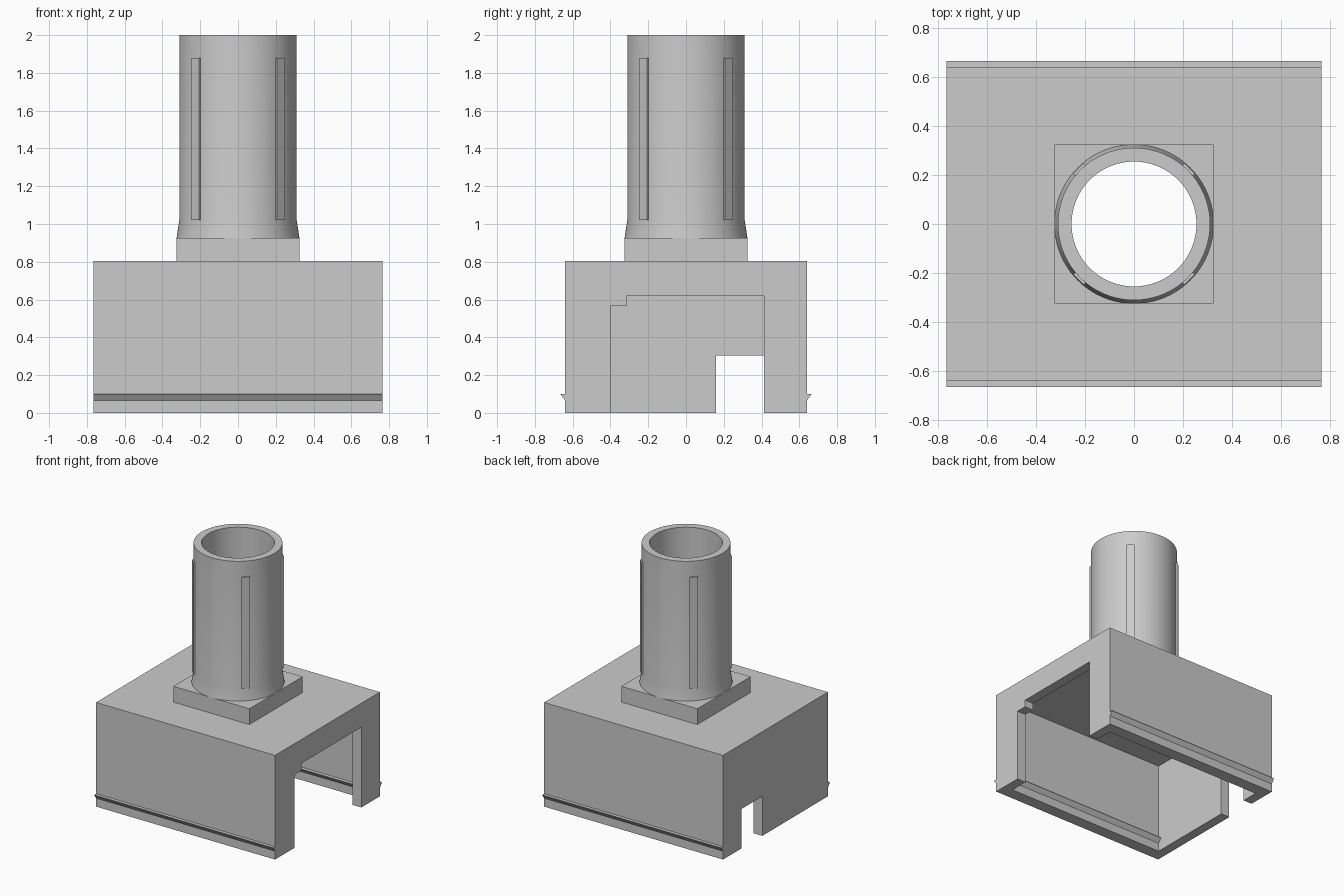
import bpy, bmesh, math
from mathutils import Matrix

if "Cube" in bpy.data.objects:
    bpy.data.objects.remove(bpy.data.objects["Cube"])

grey = bpy.data.materials.new("plain grey")
grey.use_nodes = True
grey.diffuse_color = (0.6, 0.6, 0.6, 1)
grey.node_tree.nodes["Principled BSDF"].inputs["Base Color"].default_value = (0.6, 0.6, 0.6, 1)


def finish(name, bm):
    bmesh.ops.recalc_face_normals(bm, faces=bm.faces[:])
    mesh = bpy.data.meshes.new(name)
    bm.to_mesh(mesh)
    bm.free()
    mesh.materials.append(grey)
    obj = bpy.data.objects.new(name, mesh)
    bpy.context.collection.objects.link(obj)
    return obj


def prism(name, profile, x0, x1):
    """Extrude a (y, z) profile along x."""
    bm = bmesh.new()
    face = bm.faces.new([bm.verts.new((x0, y, z)) for y, z in profile])
    ext = bmesh.ops.extrude_face_region(bm, geom=[face])["geom"]
    moved = [g for g in ext if isinstance(g, bmesh.types.BMVert)]
    bmesh.ops.translate(bm, verts=moved, vec=(x1 - x0, 0, 0))
    return finish(name, bm)


def box(name, x0, x1, y0, y1, z0, z1):
    return prism(name, [(y0, z0), (y1, z0), (y1, z1), (y0, z1)], x0, x1)


def lathe(name, profile, steps=96):
    """Spin a closed (radius, z) profile around z."""
    bm = bmesh.new()
    rings = []
    for i in range(steps):
        a = 2 * math.pi * i / steps
        rings.append([bm.verts.new((r * math.cos(a), r * math.sin(a), z)) for r, z in profile])
    n = len(profile)
    for i in range(steps):
        a, b = rings[i], rings[(i + 1) % steps]
        for j in range(n):
            k = (j + 1) % n
            bm.faces.new((a[j], b[j], b[k], a[k]))
    return finish(name, bm)


def bore_cutter():
    bm = bmesh.new()
    bmesh.ops.create_cone(bm, cap_ends=True, segments=96, radius1=BORE, radius2=BORE,
                          depth=1, matrix=Matrix.Translation((0, 0, 0.9)))
    return finish("bore_cutter", bm)


def select(obj):
    bpy.ops.object.select_all(action="DESELECT")
    obj.select_set(True)
    bpy.context.view_layer.objects.active = obj


def cut(obj, cutter):
    mod = obj.modifiers.new("cut", "BOOLEAN")
    mod.operation = "DIFFERENCE"
    mod.solver = "EXACT"
    mod.object = cutter
    select(obj)
    bpy.ops.object.modifier_apply(modifier=mod.name)
    bpy.data.objects.remove(cutter)


def smooth(obj):
    select(obj)
    bpy.ops.object.shade_smooth_by_angle(angle=math.radians(25))


W, D, H = 0.765, 0.64, 0.805      # housing half width, half depth, height
IW, ID, IH = 0.69, 0.545, 0.71    # cavity
BORE = 0.255
PLINTH, PLINTH_TOP = 0.325, 0.927

# Hollow housing, open below
housing = box("housing", -W, W, -D, D, 0, H)
cut(housing, box("cavity", -IW, IW, -ID, ID, -0.1, IH))
# Stepped opening in one end, small notch in the other
opening = [(-0.4, -0.1), (0.413, -0.1), (0.413, 0.62), (-0.315, 0.62), (-0.315, 0.565), (-0.4, 0.565)]
cut(housing, prism("opening", opening, 0.5, 1))
cut(housing, box("notch", -1, -0.5, 0.16, 0.413, -0.1, 0.305))
cut(housing, bore_cutter())
smooth(housing)

# Square plinth
plinth = box("plinth", -PLINTH, PLINTH, -PLINTH, PLINTH, H, PLINTH_TOP)
cut(plinth, bore_cutter())
smooth(plinth)

# Tube with flared foot
tube = lathe("tube", [(BORE, PLINTH_TOP), (PLINTH, PLINTH_TOP), (0.311, 1.02), (0.311, 2), (BORE, 2)])
smooth(tube)

# Four slim ribs on the diagonals of the tube
for i in range(4):
    rib = box(f"tube_rib_{i + 1}", 0.295, 0.321, -0.03, 0.03, 1.02, 1.88)
    rib.data.transform(Matrix.Rotation(math.radians(45 + 90 * i), 4, "Z"))

# Snap ridges outside and inside the long walls
for side, label in ((-1, "front"), (1, "back")):
    def ridge(name, base, tip, half):
        prism(f"{label}_{name}", [(side * base, 0.065), (side * tip, 0.1), (side * base, 0.1)], -half, half)
    ridge("outer_ridge", D, 0.665, W)
    ridge("inner_ridge", ID, 0.518, IW)
